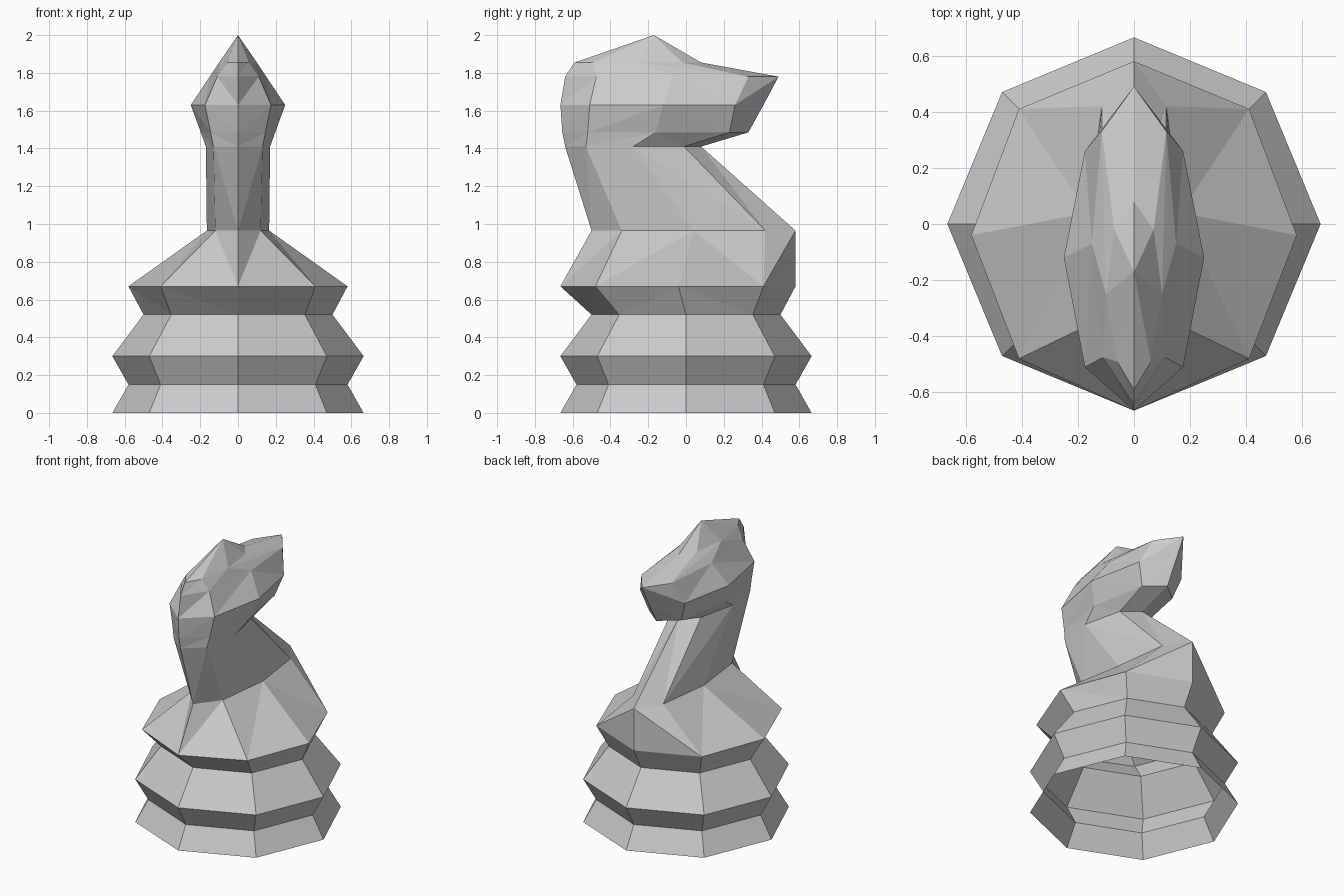
import bpy
import bmesh

cube = bpy.data.objects.get("Cube")
if cube:
    bpy.data.objects.remove(cube, do_unlink=True)

# Single stone colour
stone = bpy.data.materials.new("light_grey")
stone.use_nodes = True
grey = (0.6, 0.6, 0.6, 1)
stone.diffuse_color = grey
stone.node_tree.nodes["Principled BSDF"].inputs["Base Color"].default_value = grey


def octagon(z, r):
    """Half octagon from front to back, on the +x side."""
    d = r * 0.707
    return z, [(0, -r), (d, -d), (r, 0), (d, d), (0, r)]


def section(z, front, quarter, side, rear, back):
    """Half section: centre points are y values, the others are (x, y)."""
    return z, [(0, front), quarter, side, rear, (0, back)]


sections = [
    # turned foot
    octagon(0, 0.665), octagon(0.15, 0.58), octagon(0.3, 0.665), octagon(0.52, 0.5),
    # shoulders
    section(0.67, -0.665, (0.41, -0.48), (0.58, -0.04), (0.41, 0.41), 0.58),
    section(0.965, -0.5, (0.12, -0.34), (0.165, 0.04), (0.115, 0.42), 0.58),
    # neck top and jaw
    section(1.41, -0.64, (0.13, -0.53), (0.17, -0.28), (0.11, -0.01), 0.08),
    section(1.485, -0.655, (0.145, -0.52), (0.197, -0.16), (0.125, 0.23), 0.33),
    # cheeks, muzzle and brow
    section(1.63, -0.665, (0.175, -0.51), (0.25, -0.12), (0.175, 0.26), 0.41),
    section(1.78, -0.64, (0.11, -0.475), (0.15, -0.07), (0.115, 0.33), 0.49),
    section(1.855, -0.59, (0.06, -0.49), (0.1, -0.25), (0.07, -0.02), 0.08),
]

bm = bmesh.new()
for sign in (1, -1):
    rows = [[bm.verts.new((sign * x, y, z)) for x, y in pts] for z, pts in sections]
    faces = []
    for low, high in zip(rows, rows[1:]):
        for j in range(4):
            a, b, c, d = low[j], low[j + 1], high[j + 1], high[j]
            # fold direction alternates, except along the front
            if j in (0, 2):
                tris = ((a, b, c), (a, c, d)) if j == 0 or low is not rows[0] else ((a, b, d), (b, c, d))
            if j in (1, 3):
                tris = ((a, b, c), (a, c, d))
            if j == 2:
                tris = ((a, b, d), (b, c, d))
            faces += tris
    # crown
    peak = bm.verts.new((0, -0.17, 2))
    faces += [(rows[-1][j], rows[-1][j + 1], peak) for j in range(4)]
    for f in faces:
        bm.faces.new(f if sign > 0 else f[::-1])

bmesh.ops.remove_doubles(bm, verts=bm.verts, dist=0.001)
mesh = bpy.data.meshes.new("horse_piece")
bm.to_mesh(mesh)
bm.free()
mesh.materials.append(stone)
piece = bpy.data.objects.new("horse_piece", mesh)
bpy.context.collection.objects.link(piece)
